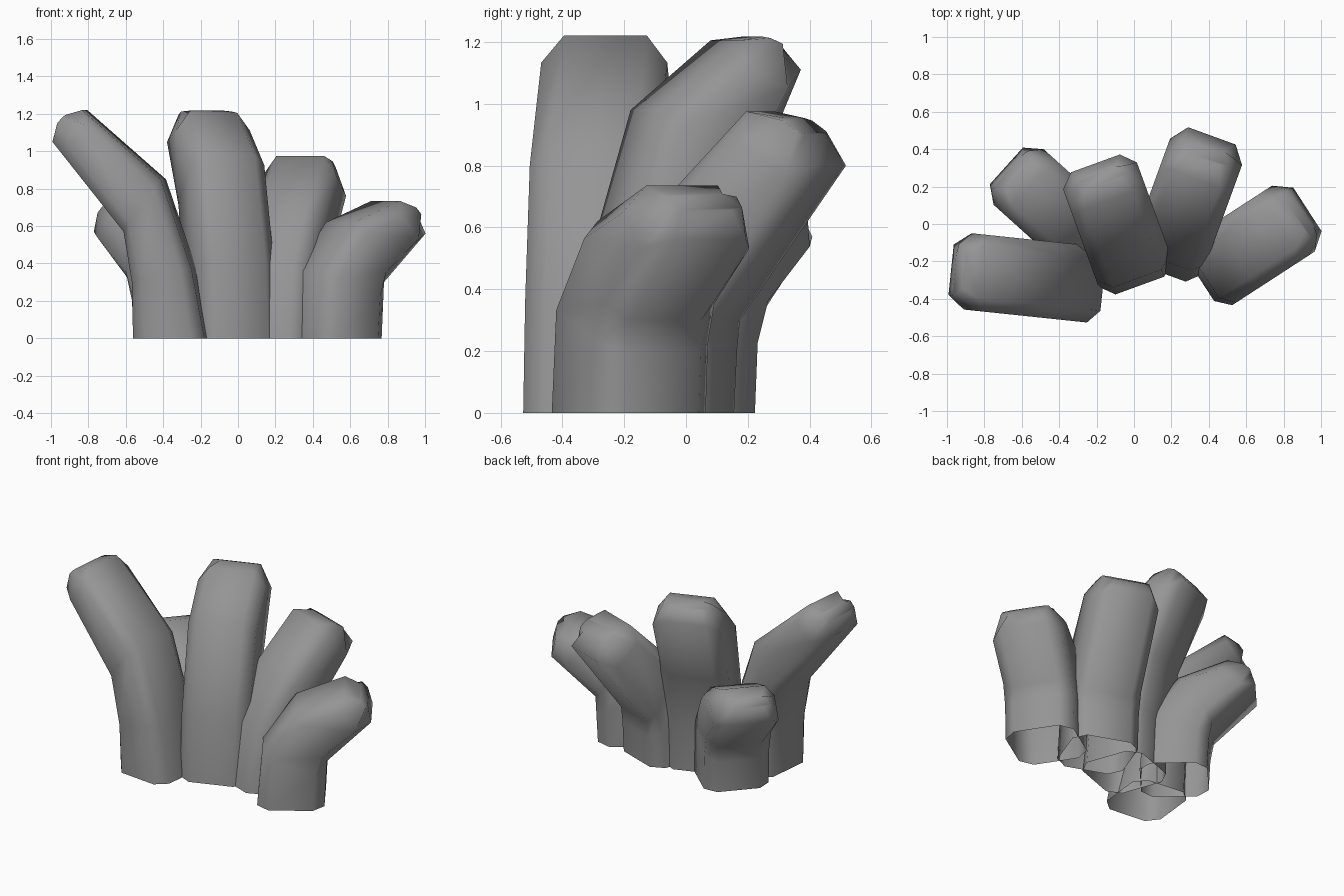
import bpy, bmesh, math
from mathutils import Vector

if "Cube" in bpy.data.objects:
    bpy.data.objects.remove(bpy.data.objects["Cube"])

# chamfered-rectangle cross-section: (across the profile, across the width)
K = 0.66
SECTION = [(-1, -K), (-K, -1), (K, -1), (1, -K), (1, K), (K, 1), (-K, 1), (-1, K)]

grey = bpy.data.materials.new("dark_grey")
grey.diffuse_color = (0.3, 0.3, 0.3, 1)
grey.use_nodes = True
grey.node_tree.nodes["Principled BSDF"].inputs["Base Color"].default_value = grey.diffuse_color


def stalk(name, yaw, side, half_width, profile):
    """Lofted bent stalk. Each profile entry is (back_s, back_z, front_s, front_z),
    measured along the lean direction given by yaw."""
    a = math.radians(yaw)
    lean = Vector((math.cos(a), math.sin(a), 0))
    across = Vector((-math.sin(a), math.cos(a), 0))
    bm = bmesh.new()

    def ring(bs, bz, fs, fz, ku=1.0, kv=1.0, out=0.0, pull=0.0):
        back = lean * bs + Vector((0, 0, bz))
        front = lean * fs + Vector((0, 0, fz))
        mid, half = (back + front) / 2, (front - back) / 2
        normal = half.cross(across).normalized()
        return [bm.verts.new(mid + half * u * ku
                             + normal * (out - (pull if abs(v) == 1 else 0))
                             + across * (side + half_width * v * kv))
                for u, v in SECTION]

    rings = [ring(*p) for p in profile[:-1]]
    rings.append(ring(*profile[-1], pull=0.085))        # shoulders of the tip
    rings.append(ring(*profile[-1], 0.3, 0.68, 0.05))   # rounded tip
    for lo, hi in zip(rings, rings[1:]):
        for i in range(8):
            j = (i + 1) % 8
            bm.faces.new((lo[i], lo[j], hi[j], hi[i]))
    bm.faces.new(rings[-1])                             # bottom stays open
    for f in bm.faces:
        f.smooth = True
    mesh = bpy.data.meshes.new(name)
    bm.to_mesh(mesh)
    bm.free()
    mesh.materials.append(grey)
    ob = bpy.data.objects.new(name, mesh)
    bpy.context.collection.objects.link(ob)


# tall stalk leaning left
stalk("left_stalk", 174, 0.345, 0.205, [
    (0.13, 0, 0.514, 0), (0.20, 0.37, 0.52, 0.30),
    (0.365, 0.85, 0.565, 0.57), (0.788, 1.22, 0.947, 1.05)])
# tall centre stalk leaning back
stalk("centre_stalk", 110, 0.083, 0.21, [
    (-0.32, 0, 0.09, 0), (-0.28, 0.41, 0.10, 0.30),
    (-0.11, 0.98, 0.175, 0.66), (0.165, 1.205, 0.375, 1.11)])
# middle-height stalk at the back right
stalk("back_right_stalk", 70, -0.23, 0.205, [
    (-0.195, 0, 0.20, 0), (-0.13, 0.40, 0.21, 0.20),
    (0.06, 0.69, 0.22, 0.30), (0.34, 0.975, 0.585, 0.80)])
# short stalk leaning right
stalk("right_stalk", 33, -0.44, 0.21, [
    (0.135, 0, 0.54, 0), (0.165, 0.36, 0.55, 0.20),
    (0.365, 0.62, 0.555, 0.30), (0.655, 0.735, 0.82, 0.56)])
# short stalk at the back left
stalk("back_left_stalk", 138, 0.226, 0.20, [
    (0.03, 0, 0.43, 0), (0.06, 0.36, 0.44, 0.20),
    (0.26, 0.62, 0.46, 0.31), (0.55, 0.735, 0.715, 0.57)])
